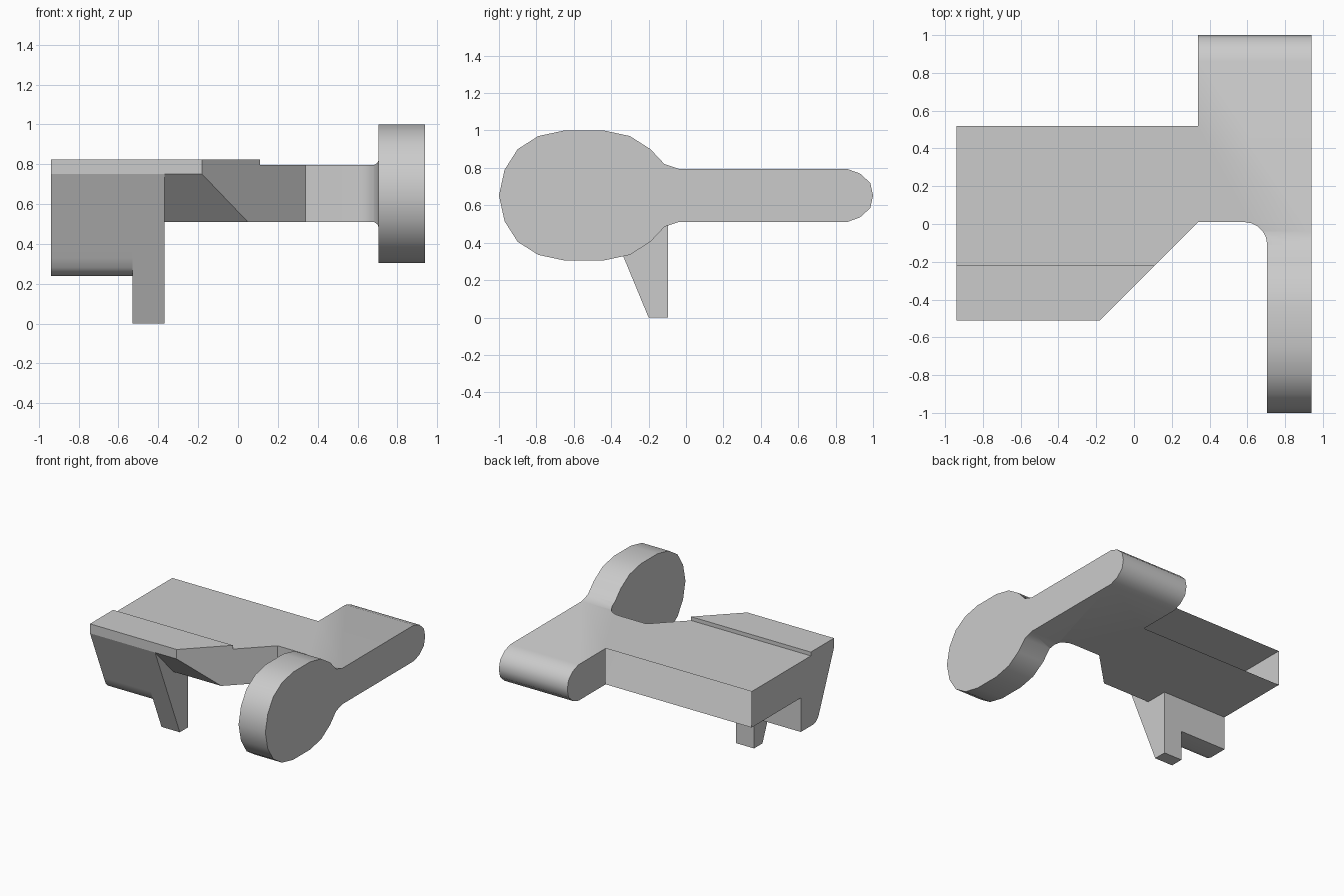
import bpy, bmesh, math
from mathutils import Vector

if "Cube" in bpy.data.objects:
    bpy.data.objects.remove(bpy.data.objects["Cube"])


def prism(name, pts, to3d, a, b):
    """Extrude a closed 2D profile between offsets a and b."""
    bm = bmesh.new()
    lo = [bm.verts.new(to3d(p, a)) for p in pts]
    hi = [bm.verts.new(to3d(p, b)) for p in pts]
    n = len(pts)
    bm.faces.new(lo)
    bm.faces.new(hi)
    for i in range(n):
        bm.faces.new((lo[i], lo[(i + 1) % n], hi[(i + 1) % n], hi[i]))
    bmesh.ops.recalc_face_normals(bm, faces=bm.faces)
    me = bpy.data.meshes.new(name)
    bm.to_mesh(me)
    bm.free()
    ob = bpy.data.objects.new(name, me)
    bpy.context.collection.objects.link(ob)
    return ob


def along_x(p, x):
    return (x, p[0], p[1])


def along_z(p, z):
    return (p[0], p[1], z)


def edit(ob, fn):
    bm = bmesh.new()
    bm.from_mesh(ob.data)
    fn(bm)
    bm.to_mesh(ob.data)
    bm.free()


def activate(ob):
    bpy.ops.object.select_all(action='DESELECT')
    ob.select_set(True)
    bpy.context.view_layer.objects.active = ob


# Plate with raised front lip, corner cut at 45 degrees, open at the back
plate = prism("plate", [(-.51, .825), (-.51, .75), (-.28, .51), (.52, .51),
                        (.52, .795), (-.22, .795), (-.22, .825)], along_x, -.94, .34)


def shape_plate(bm):
    res = bmesh.ops.bisect_plane(bm, geom=bm.verts[:] + bm.edges[:] + bm.faces[:],
                                 plane_co=(.34, .01, 0), plane_no=(1, -1, 0), clear_outer=True)
    cut = [e for e in res["geom_cut"] if isinstance(e, bmesh.types.BMEdge)]
    bmesh.ops.holes_fill(bm, edges=[e for e in bm.edges if e.is_boundary], sides=0)
    bmesh.ops.recalc_face_normals(bm, faces=bm.faces)
    bm.normal_update()
    gone = [f for f in bm.faces if f.normal.y > .9 and f.calc_center_median().y > .5
            or f.normal.x > .9]
    bmesh.ops.delete(bm, geom=gone, context='FACES')


edit(plate, shape_plate)

# Side arm with rounded tip and large round end
upper = [(1, .6525), (.985, .72), (.93, .77), (.86, .795), (-.04, .795), (-.115, .82),
         (-.19, .90), (-.30, .97), (-.44, 1), (-.65, 1), (-.79, .97), (-.90, .90),
         (-.97, .79), (-1, .6525)]
lower = [(y, 1.305 - z) for y, z in reversed(upper[1:-1])]
arm = prism("side_arm", upper + lower, along_x, .34, .94)

# Cutter leaves the thin round end and a filleted inner corner
fillet = [(.585 + .12 * math.cos(t), -.11 + .12 * math.sin(t))
          for t in (math.radians(90 * i / 5) for i in range(6))]
cutter = prism("arm_cutter", [(.2, -1.2), (.705, -1.2)] + fillet + [(.2, .01)],
               along_z, 0, 1.2)
cutter.hide_render = True
mod = arm.modifiers.new("cut", 'BOOLEAN')
mod.operation = 'DIFFERENCE'
mod.solver = 'EXACT'
mod.object = cutter
activate(arm)
bpy.ops.object.modifier_apply(modifier="cut")
bpy.data.objects.remove(cutter)


# Open the arm where it joins the hollow plate
def open_arm(bm):
    caps = [f for f in bm.faces if f.normal.x < -.9 and f.calc_center_median().x < .35]
    geom = caps + list({e for f in caps for e in f.edges}) + list({v for f in caps for v in f.verts})
    bmesh.ops.bisect_plane(bm, geom=geom, plane_co=(0, .52, 0), plane_no=(0, 1, 0))
    bm.normal_update()
    gone = [f for f in bm.faces if f.normal.x < -.9 and f.calc_center_median().x < .35
            and f.calc_center_median().y < .52]
    bmesh.ops.delete(bm, geom=gone, context='FACES')


edit(arm, open_arm)

# Hanging block under the front lip
block = prism("front_block", [(-.51, .75), (-.336, .33), (-.315, .28), (-.285, .25), (-.245, .24),
                              (-.095, .24), (-.095, .51), (-.28, .51)], along_x, -.94, -.53)

# Tapered leg
leg = prism("leg", [(-.51, .75), (-.2, 0), (-.095, 0), (-.095, .51), (-.28, .51)],
            along_x, -.53, -.37)

for ob in (arm, block):
    activate(ob)
    bpy.ops.object.shade_smooth_by_angle(angle=math.radians(40))
